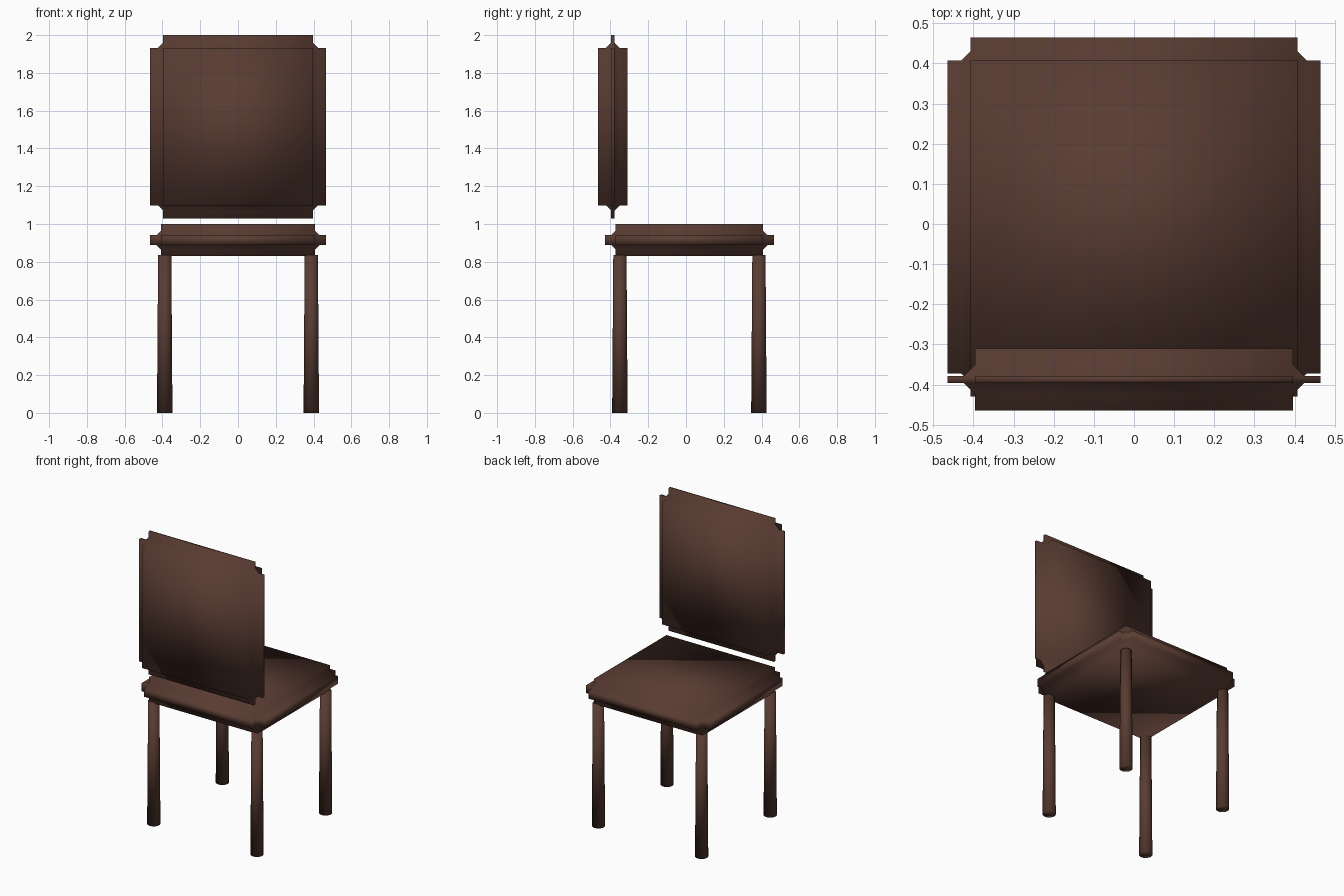
import bpy

cube = bpy.data.objects.get("Cube")
if cube:
    bpy.data.objects.remove(cube, do_unlink=True)

# Single dark wood colour
wood = bpy.data.materials.new("dark brown wood")
wood.use_nodes = True
colour = (0.1, 0.045, 0.032, 1.0)
wood.diffuse_color = colour
wood.node_tree.nodes["Principled BSDF"].inputs["Base Color"].default_value = colour


def finish(name):
    """Name the active object, colour it and shade it smooth."""
    obj = bpy.context.object
    obj.name = name
    obj.data.materials.append(wood)
    for poly in obj.data.polygons:
        poly.use_smooth = True
    return obj


def notched_panel(name, low, high, notch):
    """Box whose edges are cut inward by a stepped, clipped bevel."""
    centre = [(a + b) / 2 for a, b in zip(low, high)]
    bpy.ops.mesh.primitive_cube_add(size=1, location=centre)
    obj = finish(name)
    obj.scale = [b - a for a, b in zip(low, high)]
    bpy.ops.object.transform_apply(location=False, rotation=False, scale=True)
    bevel = obj.modifiers.new("notched edges", 'BEVEL')
    bevel.width = notch
    bevel.segments = 3
    bevel.profile = 0.0
    bevel.limit_method = 'NONE'
    bevel.use_clamp_overlap = False


# Seat and floating backrest
notched_panel("seat", (-0.465, -0.43, 0.83), (0.465, 0.465, 1.0), 0.058)
notched_panel("backrest", (-0.465, -0.465, 1.03), (0.465, -0.31, 2.0), 0.069)

# Four legs, slightly wider at the floor
height = 0.835
for end, y in (("front", -0.35), ("back", 0.386)):
    for side, x in (("right", -0.388), ("left", 0.388)):
        bpy.ops.mesh.primitive_cone_add(
            vertices=32, radius1=0.041, radius2=0.035, depth=height,
            location=(x, y, height / 2))
        finish(f"{end}_{side}_leg")
